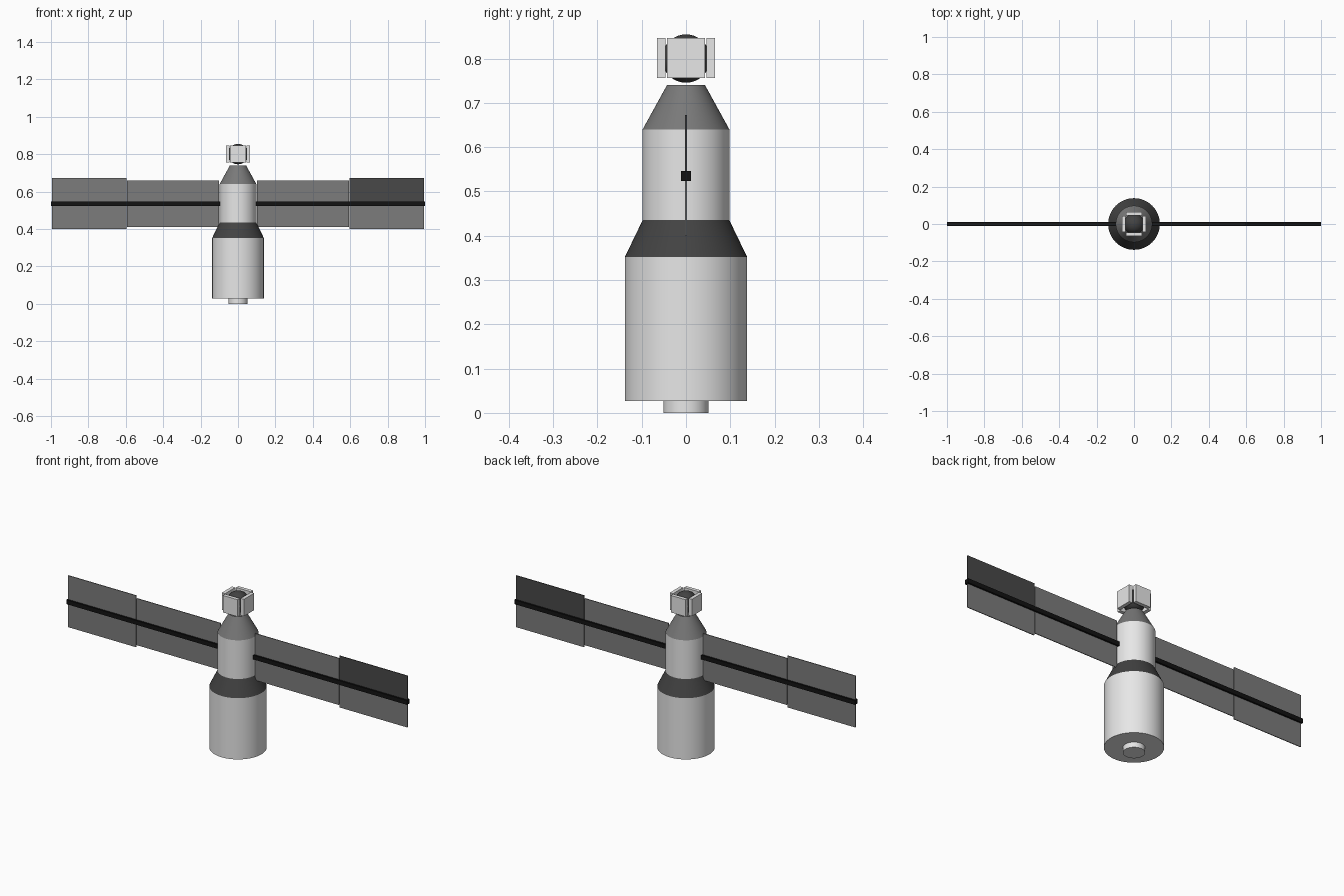
import bpy, math

if "Cube" in bpy.data.objects:
    bpy.data.objects.remove(bpy.data.objects["Cube"])


def mat(name, r, g=None, b=None):
    m = bpy.data.materials.new(name)
    m.diffuse_color = (r, r if g is None else g, r if b is None else b, 1)
    m.use_nodes = True
    m.node_tree.nodes["Principled BSDF"].inputs["Base Color"].default_value = m.diffuse_color
    return m


WHITE = mat("white hull", 0.80)
GREY = mat("mid grey", 0.19)
DARK = mat("dark grey", 0.055)
PANEL = mat("panel grey", 0.20)
PANEL_DARK = mat("dark panel", 0.065)
BLACK = mat("black spar", 0.006)


def finish(name, material, smooth=True):
    ob = bpy.context.object
    ob.name = name
    ob.data.materials.append(material)
    if smooth:
        bpy.ops.object.shade_smooth_by_angle(angle=math.radians(25))
    return ob


def section(name, r1, r2, z1, z2, material):
    """Round hull section, possibly tapered."""
    bpy.ops.mesh.primitive_cone_add(vertices=64, radius1=r1, radius2=r2,
                                    depth=z2 - z1, location=(0, 0, (z1 + z2) / 2))
    return finish(name, material)


def box(name, x, y, z, material):
    """Box from (min, max) ranges along each axis."""
    bpy.ops.mesh.primitive_cube_add(size=1, location=[(a + b) / 2 for a, b in (x, y, z)])
    ob = bpy.context.object
    ob.scale = [abs(b - a) for a, b in (x, y, z)]
    bpy.ops.object.transform_apply(location=False, rotation=False, scale=True)
    return finish(name, material, smooth=False)


# Hull, bottom to top
section("docking_port", 0.051, 0.051, 0.0, 0.027, WHITE)
section("main_hull", 0.138, 0.138, 0.027, 0.352, WHITE)
section("lower_cone", 0.138, 0.098, 0.352, 0.435, DARK)
section("upper_hull", 0.098, 0.098, 0.435, 0.64, WHITE)
section("upper_cone", 0.098, 0.043, 0.64, 0.74, GREY)

# Sensor ball with four plates around it
bpy.ops.mesh.primitive_uv_sphere_add(segments=40, ring_count=20, radius=0.0545,
                                     location=(0, 0, 0.80))
finish("sensor_ball", DARK)
for i in range(4):
    plate = box(f"sensor_plate_{i}", (-0.043, 0.043), (-0.065, -0.046),
                (0.756, 0.846), WHITE)
    a = i * math.pi / 2
    plate.rotation_euler.z = a
    plate.location = (0.0555 * math.sin(a), -0.0555 * math.cos(a), 0.801)

# Solar wings: spar, inner panel, and outer panel in two halves
ZC, T = 0.535, 0.002
for side, s in (("right", 1), ("left", -1)):
    box(f"{side}_spar", (s * 0.09, s * 1.0), (-0.0113, 0.0113),
        (ZC - 0.0113, ZC + 0.0113), BLACK)
    box(f"{side}_inner_panel", (s * 0.102, s * 0.593), (-T, T),
        (ZC - 0.124, ZC + 0.124), PANEL)
    box(f"{side}_outer_panel_lower", (s * 0.597, s * 0.995), (-T, T),
        (ZC - 0.136, ZC), PANEL)
    box(f"{side}_outer_panel_upper", (s * 0.597, s * 0.995), (-T, T),
        (ZC, ZC + 0.138), PANEL_DARK if s > 0 else PANEL)
